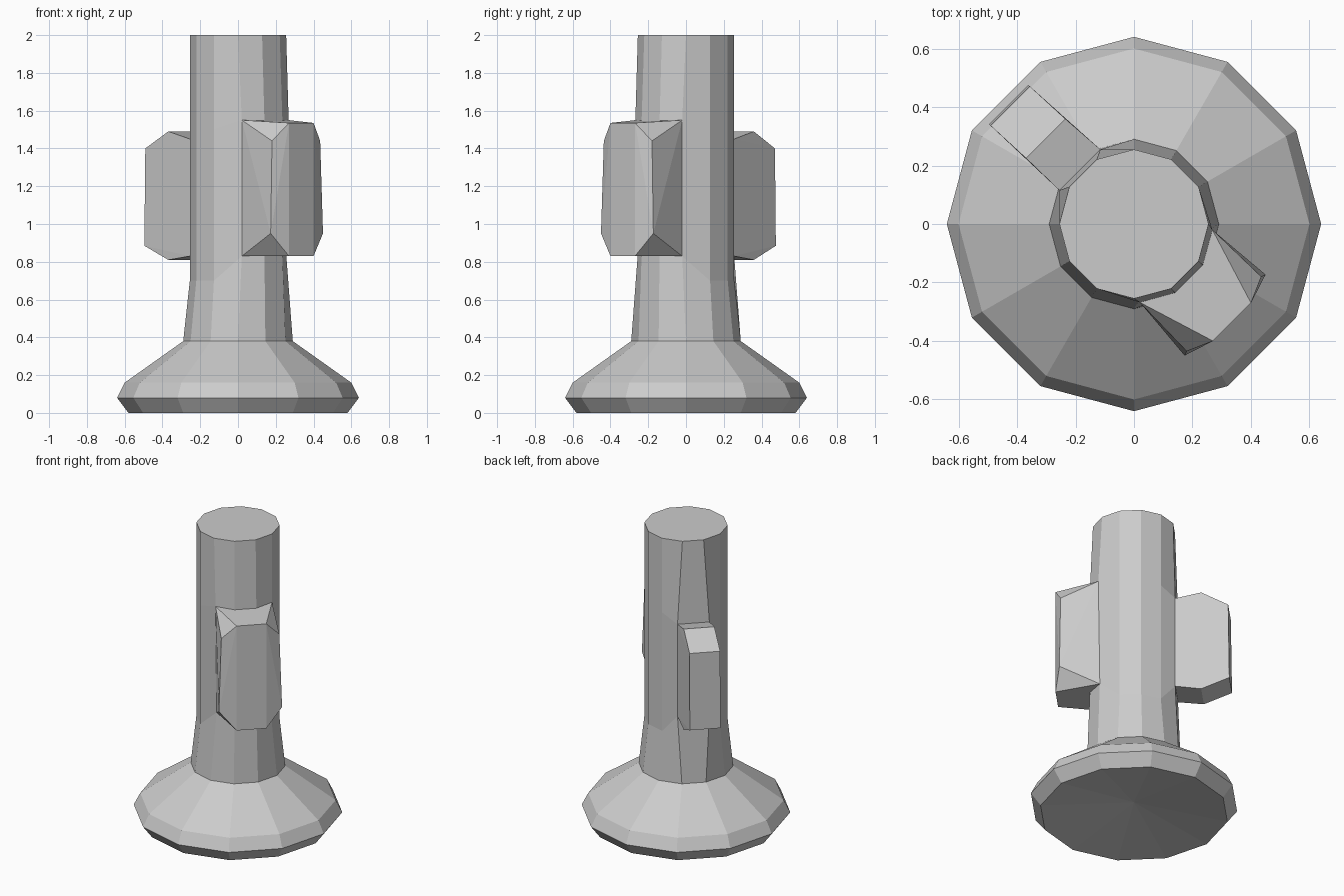
import bpy, bmesh
from math import cos, sin, pi, sqrt

if "Cube" in bpy.data.objects:
    bpy.data.objects.remove(bpy.data.objects["Cube"])

N = 12


def ring(r, z):
    return [(r * cos(2 * pi * i / N), r * sin(2 * pi * i / N), z) for i in range(N)]


def finish(bm, name):
    bmesh.ops.recalc_face_normals(bm, faces=bm.faces)
    me = bpy.data.meshes.new(name)
    bm.to_mesh(me)
    bm.free()
    ob = bpy.data.objects.new(name, me)
    bpy.context.collection.objects.link(ob)


def loft(name, rings, hollow=None, cap_top=False, gaps=()):
    bm = bmesh.new()
    vs = [[bm.verts.new(p) for p in r] for r in rings]
    for k, (a, b) in enumerate(zip(vs, vs[1:])):
        for i in range(N):
            j = (i + 1) % N
            if (k, i) not in gaps:
                bm.faces.new((a[i], a[j], b[j], b[i]))
    if hollow is not None:  # shallow cone underneath
        tip = bm.verts.new((0, 0, hollow))
        for i in range(N):
            bm.faces.new((vs[0][(i + 1) % N], vs[0][i], tip))
    if cap_top:
        bm.faces.new(vs[-1])
    finish(bm, name)


def lug(name, inner, outer):
    """Convex block, left open where it joins the column."""
    bm = bmesh.new()
    root = {bm.verts.new(p) for p in inner}
    for p in outer:
        bm.verts.new(p)
    bmesh.ops.convex_hull(bm, input=bm.verts[:])
    bmesh.ops.recalc_face_normals(bm, faces=bm.faces)
    hidden = [f for f in bm.faces if all(v in root for v in f.verts)]
    bmesh.ops.delete(bm, geom=hidden, context='FACES')
    loose = [v for v in bm.verts if not v.link_faces]
    bmesh.ops.delete(bm, geom=loose, context='VERTS')
    bmesh.ops.dissolve_limit(bm, angle_limit=0.03, verts=bm.verts, edges=bm.edges)
    finish(bm, name)


# flared foot with a slightly hollow underside
loft("base", [ring(0.58, 0), ring(0.64, 0.08), ring(0.60, 0.16), ring(0.29, 0.38)],
     hollow=0.08)

# column, its corners pulled out to meet the two lugs, open behind them
low, high = ring(0.255, 0.70), ring(0.255, 1.50)
low[0], high[0] = (0.256, -0.02, 0.83), (0.268, -0.02, 1.55)
low[9], high[9] = (0.02, -0.256, 0.83), (0.02, -0.268, 1.55)
for i, (x, y, z0, z1) in {10: (0.14, -0.235, 0.83, 1.545), 11: (0.235, -0.14, 0.83, 1.545),
                          4: (-0.115, 0.255, 0.83, 1.45),
                          5: (-0.255, 0.115, 0.83, 1.45)}.items():
    low[i], high[i] = (x, y, z0), (x, y, z1)
loft("column", [ring(0.29, 0.38), low, high, ring(0.255, 2.0)], cap_top=True,
     gaps={(1, 9), (1, 10), (1, 11), (1, 4)})

# front lug: wide block with an octagonal outer face
outer = []
for a, b, z in ((0.40, 0.27, 1.535), (0.435, 0.18, 1.44),
                (0.45, 0.173, 0.95), (0.40, 0.27, 0.83)):
    outer += [(a, -b, z), (b, -a, z)]
lug("front_lug", [r[i] for r in (low, high) for i in (0, 9, 10, 11)], outer)

# back lug: narrow slab with chamfered outer corners
outer = []
for d, z in ((0.42, 0.81), (0.592, 0.885), (0.585, 1.40), (0.42, 1.49)):
    s = (d - 0.255) * 0.03  # slight skew towards -x
    for w in (-0.095, 0.095):
        outer.append(((-d + w) / sqrt(2) - s, (d + w) / sqrt(2) - s, z))
lug("back_lug", [r[i] for r in (low, high) for i in (4, 5)], outer)
